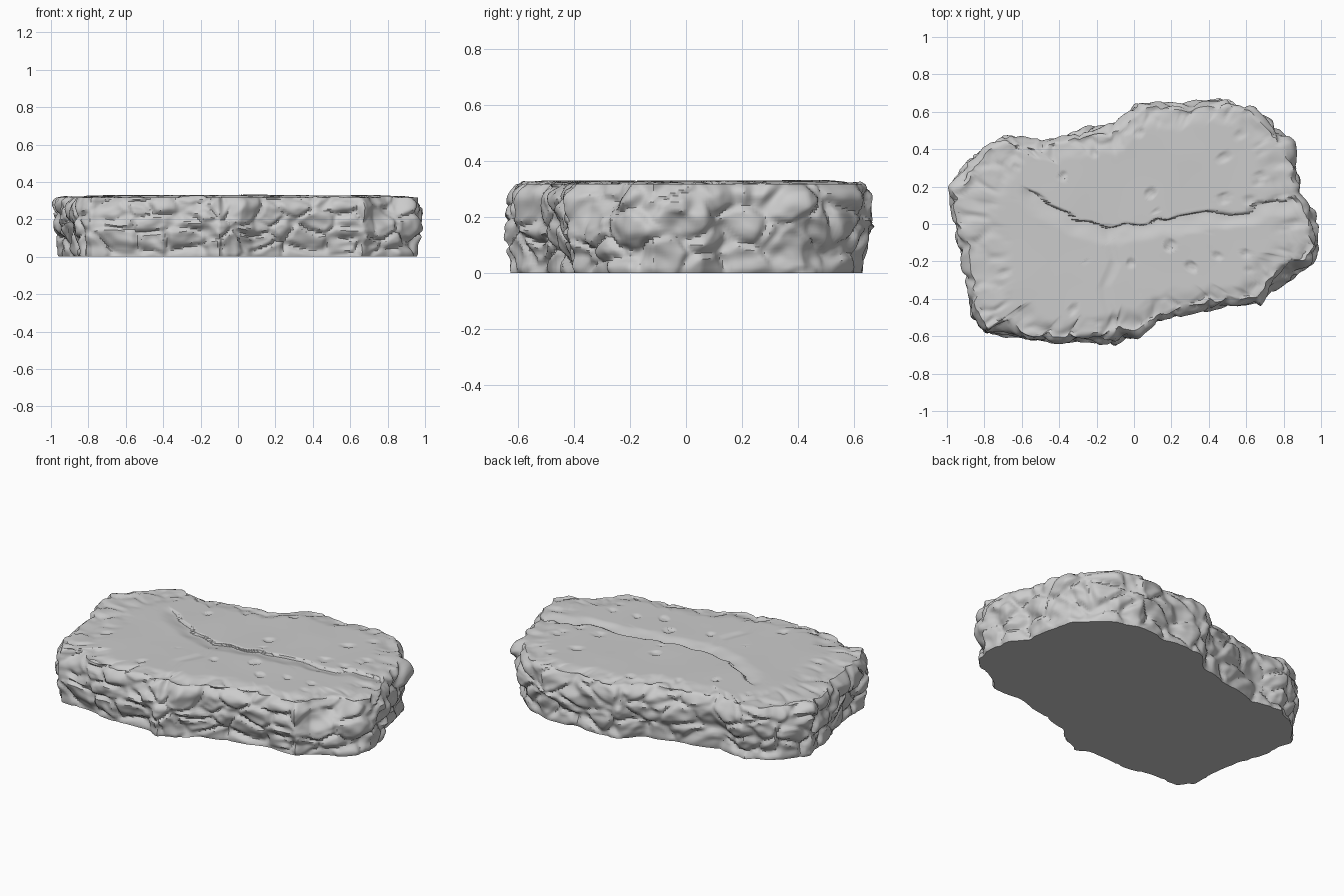
import bpy, bmesh, math
from mathutils import Vector, noise

old = bpy.data.objects.get("Cube")
if old:
    bpy.data.objects.remove(old, do_unlink=True)

# Plan outline of the slab, counter-clockwise: x, y
OUTLINE = [Vector(p) for p in (
    (1, -.12), (.97, .07), (.9, .15), (.89, .28), (.85, .44), (.76, .54),
    (.64, .63), (.5, .67), (.3, .65), (.12, .67), (0, .64), (-.1, .55),
    (-.3, .5), (-.5, .45), (-.7, .47), (-.86, .38), (-1, .2), (-.97, 0),
    (-.93, -.14), (-.9, -.28), (-.88, -.5), (-.8, -.6), (-.6, -.62),
    (-.4, -.64), (-.22, -.63), (-.1, -.67), (.02, -.62), (.1, -.54),
    (.3, -.48), (.5, -.44), (.68, -.44), (.74, -.37), (.88, -.31), (.96, -.22))]
# Broken corners where the upper edge slopes away: x, y, reach, extra inset
CHIPS = ((.86, -.3, .17, .09), (-.06, -.64, .12, .06), (-.7, -.6, .16, .05))
# Fissure running across the upper face, and a short branch
FISSURE = [Vector(p) for p in ((-.52, .16), (-.42, .09), (-.3, .02), (-.14, -.02),
                               (.1, .01), (.35, .06), (.6, .07), (.68, .12), (.84, .14))]
BRANCH = [Vector(p) for p in ((-.14, -.02), (-.1, -.2), (-.16, -.35), (-.1, -.6))]

AROUND, SIDE_ROWS, TOP_ROWS = 480, 30, 50
BASE, TOP = .006, .335


def resample(points, count):
    """Evenly spaced positions along a closed polyline."""
    pairs = list(zip(points, points[1:] + points[:1]))
    total = sum((b - a).length for a, b in pairs)
    result, travelled, i = [], 0, 0
    for k in range(count):
        target = total * k / count
        while travelled + (pairs[i][1] - pairs[i][0]).length < target:
            travelled += (pairs[i][1] - pairs[i][0]).length
            i += 1
        a, b = pairs[i]
        result.append(a.lerp(b, (target - travelled) / (b - a).length))
    return result


def line_distance(p, path):
    """Distance to an open path, and the side of it the point is on."""
    best, side = 9, 1
    for a, b in zip(path, path[1:]):
        along = b - a
        t = max(0, min(1, (p - a).dot(along) / along.length_squared))
        d = (p - a - along * t).length
        if d < best:
            best, side = d, along.x * (p - a).y - along.y * (p - a).x
    return best, side


def smooth(low, high, x):
    t = max(0, min(1, (x - low) / (high - low)))
    return t * t * (3 - 2 * t)


def plates(p, scale):
    """Broken stone plates: flat cells with creases between them."""
    near, second = noise.voronoi(p * scale)[0][:2]
    return smooth(0, .3, second - near)


def side_relief(p):
    """Inward depth of the rough quarry face."""
    q = Vector((p.x, p.y, p.z * 1.5))
    q += noise.noise_vector(p * 6) * .04
    lumps = .5 + .5 * noise.noise(q * 7)
    fine = .5 + .5 * noise.noise(q * 17)
    return .05 * lumps + .018 * fine + .02 * (1 - plates(q, 6))


def top_height(p, edge):
    """Height of the walked face; edge is the distance in from the rim."""
    q = Vector((p.x, p.y, 0))
    q += noise.noise_vector(q * 7) * .03
    z = TOP + .004 * noise.noise(q * 3)
    # worn rim, wider towards both ends
    ends = smooth(.45, .8, -p.x) + .7 * smooth(.55, .85, p.x)
    worn = 1 - smooth(.02, .12 + .2 * ends, edge)
    z -= worn * (.012 * (1 - plates(q, 7)) + .014 * (.5 + .5 * noise.noise(q * 9)))
    # fissure: a sharp step that ramps back out in front
    wobble = p + Vector((0, .025 * noise.noise(q * 11)))
    d, side = line_distance(wobble, FISSURE)
    if side > 0:
        z -= .004 * (1 - smooth(0, .012, d))
    else:
        z -= .016 * (1 - smooth(.008, .1, d))
    d, side = line_distance(wobble, BRANCH)
    z -= .005 * (1 - smooth(0, .04, d))
    # scattered pits
    pit = noise.voronoi(q * 6 + Vector((0, 0, 4.3)))[0][0]
    return z - .009 * (1 - smooth(.1, .2, pit))


# Outline and softened outward directions
ring = resample(OUTLINE, AROUND)
outward = []
for i in range(AROUND):
    along = ring[(i + 9) % AROUND] - ring[i - 9]
    outward.append(Vector((along.y, -along.x)).normalized())

bm = bmesh.new()
rows = []

# Rough sides, from the undercut base up to the rim
for r in range(SIDE_ROWS + 1):
    t = r / SIDE_ROWS
    row = []
    for p, n in zip(ring, outward):
        z = BASE + (TOP - .012 - BASE) * t
        here = Vector((p.x, p.y, z))
        inset = .055 * max(0, 1 - t / .6) ** 1.4 + .03 * max(0, (t - .8) / .2) ** 2
        for cx, cy, reach, extra in CHIPS:
            near = 1 - smooth(0, reach, (p - Vector((cx, cy))).length)
            inset += extra * near * smooth(.35, 1, t)
        inset += side_relief(here) * (.45 + .55 * smooth(0, .2, t)) - .03
        lift = .014 * noise.noise(here * 10) * math.sin(math.pi * t)
        flat = p - n * inset
        row.append(bm.verts.new((flat.x, flat.y, z + lift)))
    rows.append(row)

# Upper face, closing in on the middle
rim = [Vector(v.co.xy) for v in rows[-1]]
for r in range(1, TOP_ROWS):
    s = (1 - r / TOP_ROWS) ** 1.15
    row = []
    for p in rim:
        flat = p * s
        z = top_height(flat, p.length * (1 - s))
        row.append(bm.verts.new((flat.x, flat.y, z)))
    rows.append(row)

for low, high in zip(rows, rows[1:]):
    for i in range(AROUND):
        j = (i + 1) % AROUND
        bm.faces.new((low[i], low[j], high[j], high[i]))
middle = bm.verts.new((0, 0, top_height(Vector((0, 0)), 1)))
for i in range(AROUND):
    bm.faces.new((rows[-1][i], rows[-1][(i + 1) % AROUND], middle))

# Flat underside
bm.faces.new(list(reversed(rows[0])))
bmesh.ops.recalc_face_normals(bm, faces=bm.faces)

# Stand on the ground
lowest = min(v.co.z for v in bm.verts)
bmesh.ops.translate(bm, verts=bm.verts, vec=(0, 0, -lowest))

mesh = bpy.data.meshes.new("stone_slab")
bm.to_mesh(mesh)
bm.free()
slab = bpy.data.objects.new("stone_slab", mesh)
bpy.context.collection.objects.link(slab)

stone = bpy.data.materials.new("pale_grey_stone")
stone.use_nodes = True
grey = (.6, .6, .6, 1)
stone.diffuse_color = grey
stone.node_tree.nodes["Principled BSDF"].inputs["Base Color"].default_value = grey
mesh.materials.append(stone)

bpy.context.view_layer.objects.active = slab
slab.select_set(True)
bpy.ops.object.shade_smooth_by_angle(angle=math.radians(40))
